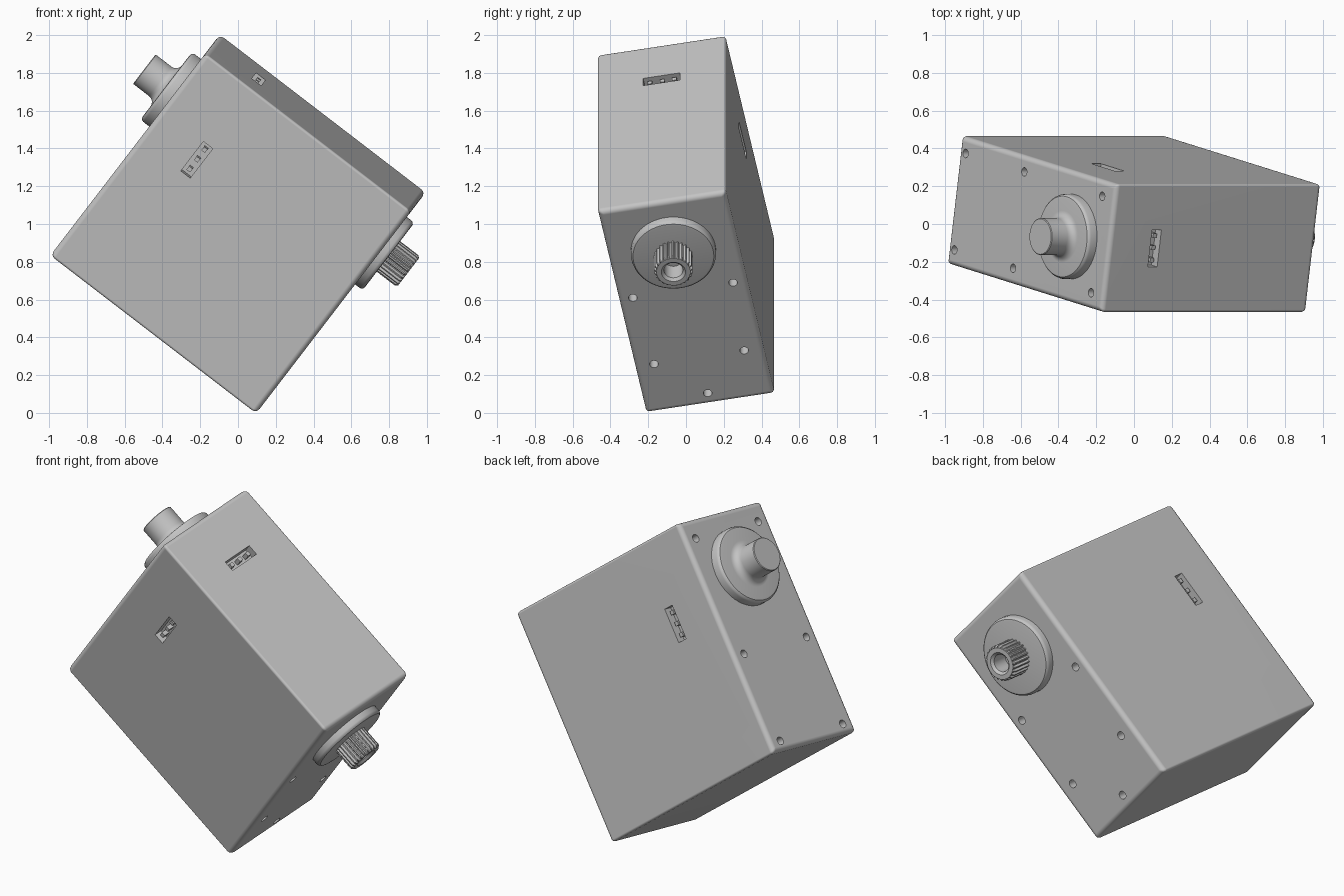
import bpy, bmesh, math
from mathutils import Matrix, Vector

if "Cube" in bpy.data.objects:
    bpy.data.objects.remove(bpy.data.objects["Cube"])

# Local frame: x along the shafts, y across the thin side, z towards the top socket
HALF = Vector((0.687, 0.687 / 2, 0.687))
HALF.y = 0.345
POSE = (Matrix.Translation((0, 0, 1)) @ Matrix.Rotation(math.radians(37.5), 4, 'Y')
        @ Matrix.Rotation(math.radians(10.8), 4, 'X'))
AXLE_Z = 0.355
SOCKET_X = -0.38

grey = bpy.data.materials.new("plain grey")
grey.use_nodes = True
grey.diffuse_color = (0.55, 0.55, 0.55, 1)
grey.node_tree.nodes["Principled BSDF"].inputs["Base Color"].default_value = grey.diffuse_color


def make_object(name, bm):
    bmesh.ops.recalc_face_normals(bm, faces=bm.faces)
    mesh = bpy.data.meshes.new(name)
    bm.to_mesh(mesh)
    bm.free()
    mesh.materials.append(grey)
    obj = bpy.data.objects.new(name, mesh)
    bpy.context.collection.objects.link(obj)
    obj.matrix_world = POSE
    return obj


def activate(obj):
    bpy.ops.object.select_all(action='DESELECT')
    obj.select_set(True)
    bpy.context.view_layer.objects.active = obj


def smooth(obj, degrees=32):
    activate(obj)
    bpy.ops.object.shade_smooth_by_angle(angle=math.radians(degrees))


def add_box(bm, centre, size):
    bmesh.ops.create_cube(bm, size=1, matrix=Matrix.Translation(centre)
                          @ Matrix.Diagonal((*size, 1)))


def turned(name, side, profile, segments=72, groove=0.0):
    """Turn (radius, height, ribbed) points about a shaft axis."""
    bm = bmesh.new()
    rings = []
    for radius, height, ribbed in profile:
        ring = []
        for i in range(segments):
            r = radius - (groove if ribbed and i % 4 < 2 else 0)
            t = math.tau * i / segments
            ring.append(bm.verts.new((side * (HALF.x + height), r * math.cos(t),
                                      AXLE_Z + r * math.sin(t))))
        rings.append(ring)
    for lower, upper in zip(rings, rings[1:]):
        for i in range(segments):
            j = (i + 1) % segments
            bm.faces.new((lower[i], lower[j], upper[j], upper[i]))
    bm.faces.new(rings[0])
    bm.faces.new(rings[-1])
    obj = make_object(name, bm)
    smooth(obj)
    return obj


# Housing: softer rounding around the two shaft faces
bm = bmesh.new()
add_box(bm, (0, 0, 0), HALF * 2)
weights = bm.edges.layers.float.new("bevel_weight_edge")
for e in bm.edges:
    along_x = abs(e.verts[0].co.x - e.verts[1].co.x) > 0.1
    e[weights] = 0.5 if along_x else 1.0
housing = make_object("housing", bm)
bevel = housing.modifiers.new("rounding", 'BEVEL')
bevel.limit_method = 'WEIGHT'
bevel.width = 0.028
bevel.segments = 4

# Sockets: (centre on the face, outward direction, long direction)
X = Vector((1, 0, 0))
Y = Vector((0, 1, 0))
Z = Vector((0, 0, 1))
sockets = [
    (Vector((SOCKET_X, 0, HALF.z)), Z, Y),
    (Vector((SOCKET_X, -HALF.y, 0.205)), -Y, Z),
    (Vector((SOCKET_X, HALF.y, 0.205)), Y, Z),
]
DEPTH = 0.05


def extent(out, along, deep, long, wide):
    return [abs(out[i]) * deep + abs(along[i]) * long + X[i] * wide for i in range(3)]


# Cutter for sockets and screw holes
bm = bmesh.new()
for centre, out, along in sockets:
    add_box(bm, centre, extent(out, along, DEPTH * 2, 0.2, 0.062))
holes = [(1, s * y, z) for s in (-1, 1) for y, z in ((0.27, 0.086), (0.243, -0.369))]
holes += [(1, 0, -0.613)]
holes += [(-1, s * 0.26, z) for s in (-1, 1) for z in (0.58, -0.11, -0.63)]
for side, y, z in holes:
    bmesh.ops.create_cone(bm, cap_ends=True, segments=24, radius1=0.023, radius2=0.023,
                          depth=0.12, matrix=Matrix.Translation((side * HALF.x, y, z))
                          @ Matrix.Rotation(math.pi / 2, 4, 'Y'))
cutter = make_object("recess_cutter", bm)
cutter.hide_render = True
cut = housing.modifiers.new("recesses", 'BOOLEAN')
cut.operation = 'DIFFERENCE'
cut.solver = 'EXACT'
cut.object = cutter
bpy.context.view_layer.update()
activate(housing)
for modifier in ("rounding", "recesses"):
    bpy.ops.object.modifier_apply(modifier=modifier)
bpy.data.objects.remove(cutter)
smooth(housing)
normals = housing.modifiers.new("even shading", 'WEIGHTED_NORMAL')
normals.keep_sharp = True

# Three contact pins in every socket
bm = bmesh.new()
for centre, out, along in sockets:
    for k in (-1, 0, 1):
        add_box(bm, centre - out * 0.032 + along * (k * 0.066),
                extent(out, along, 0.044, 0.024, 0.024))
make_object("contact_pins", bm)

# Flanges with rounded rims
rim = [(0.225, -0.01), (0.225, 0.03), (0.222, 0.04), (0.214, 0.048), (0.203, 0.05)]
turned("drive_flange", 1, [(r, h, False) for r, h in rim])

# Plain shaft runs into its flange with a concave fillet
fillet = [(0.098 + 0.04 * (1 - math.sin(t)), 0.06 + 0.04 * (1 - math.cos(t)))
          for t in (math.pi / 2 * k / 6 for k in range(7))]
plain = [(r, h + 0.01 * (h > 0)) for r, h in rim] + fillet + [(0.098, 0.202), (0.094, 0.206)]
turned("plain_shaft", -1, [(r, h, False) for r, h in plain])

# Ribbed drive shaft with a bored end
turned("ribbed_shaft", 1, [
    (0.102, 0.04, True), (0.102, 0.172, True), (0.09, 0.184, False),
    (0.064, 0.184, False), (0.05, 0.17, False), (0.05, 0.07, False),
], segments=100, groove=0.012)
